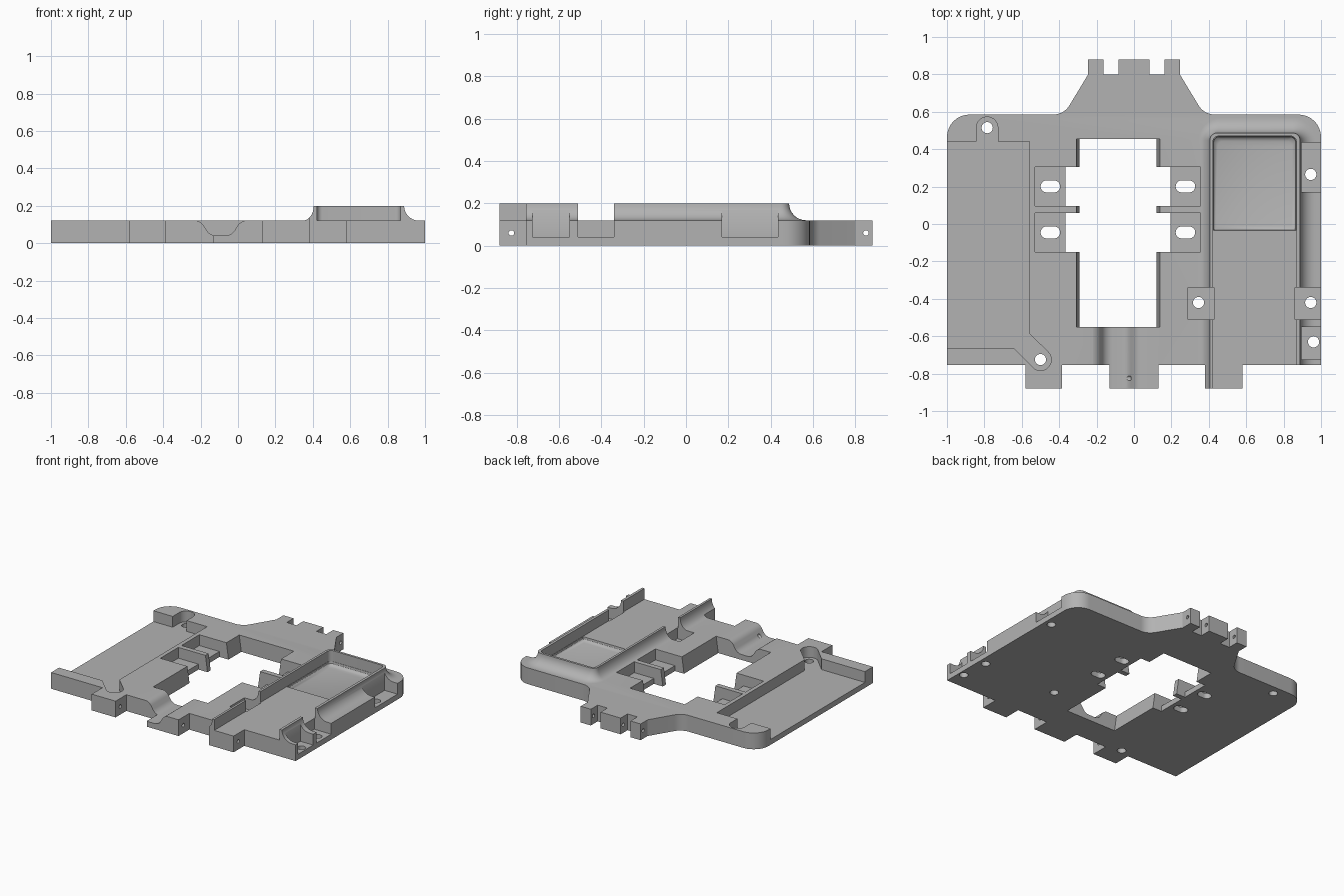
import bpy, bmesh, math
from mathutils import Vector

cube = bpy.data.objects.get("Cube")
if cube:
    bpy.data.objects.remove(cube)

grey = bpy.data.materials.new("plain_grey")
grey.use_nodes = True
grey.diffuse_color = (0.45, 0.45, 0.45, 1)
grey.node_tree.nodes["Principled BSDF"].inputs["Base Color"].default_value = grey.diffuse_color


def rounded(points, steps=8):
    """Outline from (x, y[, radius]) corners, with arcs where a radius is given."""
    out, n = [], len(points)
    for i, p in enumerate(points):
        c = Vector(p[:2])
        if len(p) < 3:
            out.append(c)
            continue
        a = (Vector(points[i - 1][:2]) - c).normalized()
        b = (Vector(points[(i + 1) % n][:2]) - c).normalized()
        half = a.angle(b) / 2
        centre = c + (a + b).normalized() * p[2] / math.sin(half)
        reach = p[2] / math.tan(half)
        start, end = c + a * reach - centre, c + b * reach - centre
        turn = math.atan2(start.x * end.y - start.y * end.x, start.dot(end))
        for k in range(steps + 1):
            t = turn * k / steps
            out.append(centre + Vector((start.x * math.cos(t) - start.y * math.sin(t),
                                        start.x * math.sin(t) + start.y * math.cos(t))))
    return out


def loft(name, rings, place=lambda u, v, w: (u, v, w)):
    """Closed solid through equal-sized outlines, given as (outline, level)."""
    bm = bmesh.new()
    loops = [[bm.verts.new(place(p[0], p[1], w)) for p in pts] for pts, w in rings]
    n = len(loops[0])
    for lo, hi in zip(loops, loops[1:]):
        for i in range(n):
            j = (i + 1) % n
            bm.faces.new((lo[i], lo[j], hi[j], hi[i]))
    bm.faces.new(loops[0][::-1])
    bm.faces.new(loops[-1])
    bmesh.ops.recalc_face_normals(bm, faces=bm.faces)
    mesh = bpy.data.meshes.new(name)
    bm.to_mesh(mesh)
    bm.free()
    mesh.materials.append(grey)
    ob = bpy.data.objects.new(name, mesh)
    bpy.context.collection.objects.link(ob)
    return ob


def rect(x0, x1, y0, y1):
    return [(x0, y0), (x1, y0), (x1, y1), (x0, y1)]


def prism(name, pts, z0, z1):
    return loft(name, [(pts, z0), (pts, z1)])


def circle(x, y, r, n=24):
    return [(x + r * math.cos(i * math.tau / n), y + r * math.sin(i * math.tau / n)) for i in range(n)]


def combine(target, tool, operation="DIFFERENCE"):
    mod = target.modifiers.new("join", "BOOLEAN")
    mod.operation, mod.solver, mod.object = operation, "EXACT", tool
    bpy.context.view_layer.update()
    bpy.context.view_layer.objects.active = target
    bpy.ops.object.modifier_apply(modifier=mod.name)
    bpy.data.objects.remove(tool)


TOP, FLOOR, RIM, OVER = 0.12, 0.04, 0.2, 0.3

# Main plate: front tabs, rounded rear corners and notched rear tongue
front = [(-1, -0.755)]
for x0, x1 in ((-0.58, -0.385), (-0.13, 0.13), (0.38, 0.58)):
    front += [(x0, -0.755), (x0, -0.88), (x1, -0.88), (x1, -0.755)]
front += [(1, -0.755)]
rear = [(1, 0.585, 0.12), (0.375, 0.585, 0.1), (0.245, 0.8), (0.245, 0.88), (0.162, 0.88), (0.162, 0.8),
        (0.082, 0.8), (0.082, 0.88)]
rear += [(-p[0],) + p[1:] for p in reversed(rear)]
plate = prism("chassis_plate", rounded(front + rear), 0, TOP)


# Raised tray with a concave flare around its foot
def tray_outline(d):
    return rounded([(0.405 - 0.75 * d, -0.88), (0.888 + d, -0.88),
                    (0.888 + d, 0.487 + d, 0.04 + d), (0.405 - 0.75 * d, 0.487 + d, 0.04 + d)])


rings = [(tray_outline(0.08), 0.06)]
for k in range(9):
    t = math.pi / 2 * (1 - k / 8)
    rings.append((tray_outline(0.08 * (1 - math.cos(t))), RIM - 0.08 * math.sin(t)))
tray = loft("tray", rings)
combine(tray, prism("trim_right", rect(0.58, 1.2, -1, -0.755), -1, 1))
combine(tray, prism("trim_left", rect(0.2, 0.38, -1, -0.755), -1, 1))
combine(plate, tray, "UNION")

# Tray interior, open at the front, with a lower rear floor
inside = rounded([(0.422, -1), (0.868, -1), (0.868, 0.47, 0.03), (0.422, 0.47, 0.03)])
combine(plate, prism("tray_space", inside, TOP, OVER))


def well(d):
    return rounded([(0.423 + d, -0.035 + d), (0.867 - d, -0.035 + d),
                    (0.867 - d, 0.469 - d, 0.03), (0.423 + d, 0.469 - d, 0.03)])


combine(plate, loft("tray_well", [(well(0.025), 0.09), (well(0.012), 0.095),
                                  (well(0.003), 0.106), (well(0), 0.13)]))

# Side recess with two lobes around its screw holes
recess = rounded([(-1.1, 0.44), (-0.842, 0.44), (-0.842, 0.572, 0.056), (-0.728, 0.572, 0.056),
                  (-0.728, 0.44), (-0.56, 0.44), (-0.56, -0.585), (-0.418, -0.725, 0.057),
                  (-0.5, -0.807, 0.057), (-0.645, -0.662), (-1.1, -0.662)])
combine(plate, prism("side_recess", recess, FLOOR, OVER))

# Central opening with slightly sloping sides
combine(plate, loft("opening", [(rect(-0.29, 0.12, -0.55, 0.455), -0.01),
                                (rect(-0.31, 0.14, -0.55, 0.455), 0.13)]))

# Paired bays beside the opening, each with a slotted ledge
for y0, y1 in ((-0.15, 0.06), (0.097, 0.305)):
    combine(plate, prism("bay", rect(-0.53, 0.355, y0, y1), FLOOR, 0.15))
    combine(plate, prism("bay_gap", rect(-0.365, 0.195, y0, y1), -0.1, 0.15))
    y = (y0 + y1) / 2
    for x in (-0.447, 0.275):
        slot = rounded([p + (0.0315,) for p in rect(x - 0.052, x + 0.052, y - 0.032, y + 0.032)])
        combine(plate, prism("slot", slot, -0.1, OVER))

# Curved channel leading out of the front
channel = rounded([(-0.3, 0.3), (-0.3, 0.1215), (-0.2, 0.1215, 0.06), (-0.15, FLOOR, 0.06),
                   (-0.035, FLOOR, 0.06), (0.015, 0.1215, 0.06), (0.1, 0.1215), (0.1, 0.3)])
combine(plate, loft("channel", [(channel, -1), (channel, -0.5)], lambda u, v, w: (u, w, v)))

# Mounting pads cut around the tray
for area in ((0.895, 1.1, 0.17, 0.435), (0.895, 1.1, -0.725, -0.55),
             (0.862, 1.1, -0.51, -0.34), (0.29, 0.428, -0.51, -0.34)):
    combine(plate, prism("pad", rect(*area), FLOOR, OVER))

# Vertical screw holes
for x, y in ((-0.785, 0.515), (-0.5, -0.725), (0.345, -0.42), (0.945, -0.42), (0.945, 0.265), (0.96, -0.63)):
    combine(plate, prism("screw_hole", circle(x, y, 0.03), -0.1, OVER))

# Hinge pin holes through the tabs
for y in (-0.825, 0.85):
    pin = circle(y, 0.06, 0.013, 16)
    combine(plate, loft("pin_hole", [(pin, -0.7), (pin, 0.7)], lambda u, v, w: (w, u, v)))

bpy.ops.object.select_all(action="DESELECT")
plate.select_set(True)
bpy.context.view_layer.objects.active = plate
bpy.ops.object.shade_smooth_by_angle(angle=math.radians(30))
